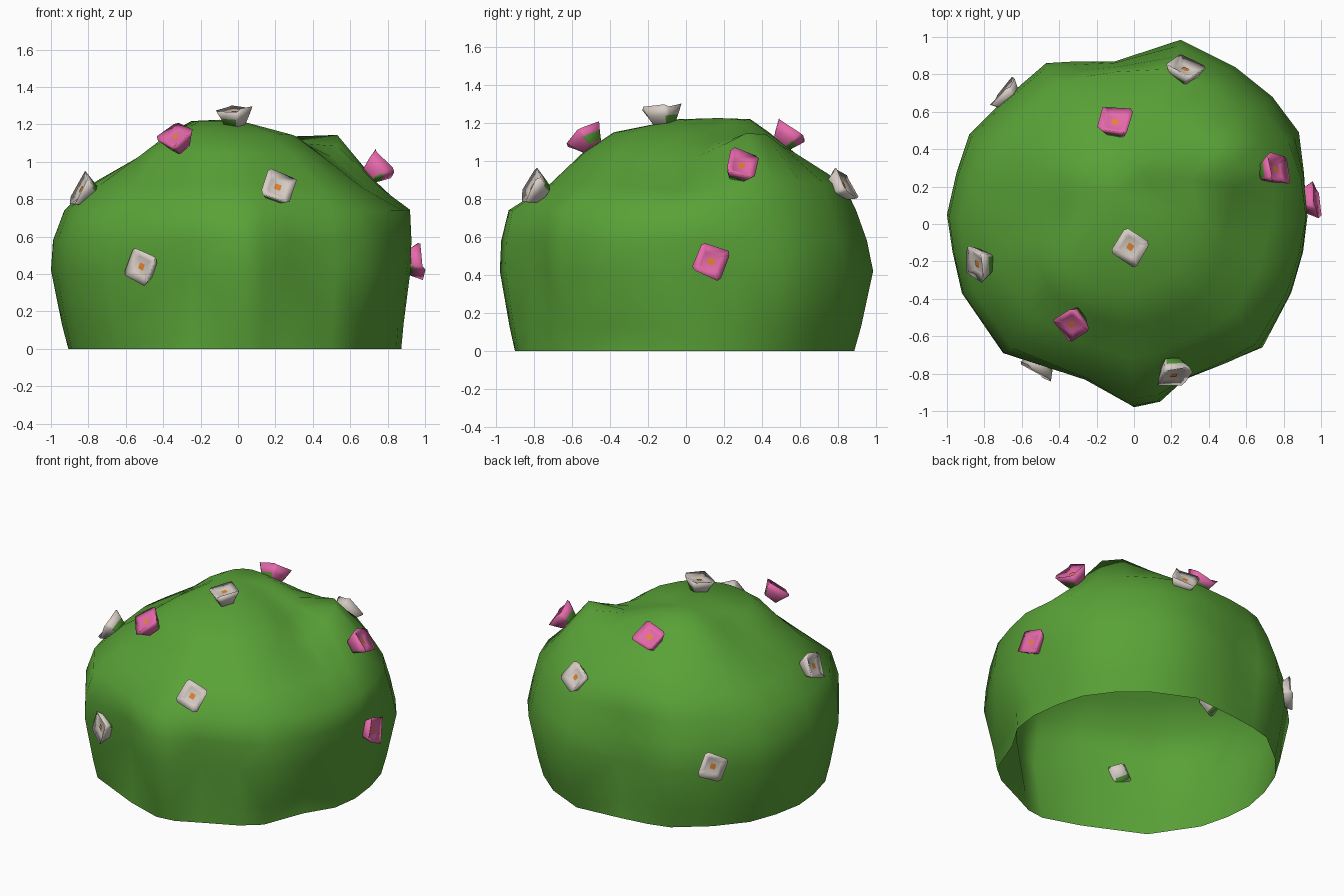
import bpy, bmesh, math, random
from mathutils import Vector

if "Cube" in bpy.data.objects:
    bpy.data.objects.remove(bpy.data.objects["Cube"])

random.seed(4)


def material(name, rgb):
    m = bpy.data.materials.new(name)
    m.diffuse_color = (*rgb, 1)
    m.use_nodes = True
    m.node_tree.nodes["Principled BSDF"].inputs["Base Color"].default_value = m.diffuse_color
    return m


GREEN = material("leaf green", (0.10, 0.36, 0.038))
WHITE = material("petal white", (0.68, 0.61, 0.56))
PINK = material("petal pink", (0.78, 0.14, 0.40))
ORANGE = material("flower centre orange", (0.76, 0.23, 0.03))


def finish(name, bm, mats):
    me = bpy.data.meshes.new(name)
    bm.to_mesh(me)
    bm.free()
    for m in mats:
        me.materials.append(m)
    for p in me.polygons:
        p.use_smooth = True
    ob = bpy.data.objects.new(name, me)
    bpy.context.collection.objects.link(ob)
    return ob


# Bush: stacked rings (z, centre x, centre y, radius, outline weight)
RINGS = [(0, 0, 0, .895, .4), (.13, 0, 0, .92, .65), (.42, 0, 0, .965, 1), (.58, -.01, -.01, .95, .85),
         (.74, 0, -.015, .91, .6), (.88, -.015, .065, .775, .3), (1.04, -.04, .02, .565, .1),
         (1.15, -.08, .03, .41, 0), (1.22, -.1, .15, .19, 0)]
# Plan outline, anticlockwise from +x
OUTLINE = [(.91, .05), (.90, .27), (.88, .49), (.74, .68), (.54, .84), (.25, .985), (-.1, .87),
           (-.3, .87), (-.47, .86), (-.69, .67), (-.88, .48), (-.95, .27), (-1, .05), (-.97, -.15),
           (-.92, -.37), (-.7, -.69), (-.25, -.82), (0, -.98), (.14, -.95), (.28, -.82),
           (.52, -.73), (.69, -.66), (.85, -.37), (.90, -.15)]
# Lumps and hollows: centre, reach, shift
LUMPS = [((.43, .34, 1.04), .17, (.08, .02, .13)),
         ((.27, .18, 1.15), .15, (0, 0, -.09)),
         ((.60, -.05, .90), .17, (-.06, .02, -.06)),
         ((-.50, .03, 1.13), .20, (.12, 0, -.01)),
         ((.90, .10, .74), .22, (.05, 0, .01)),
         ((.77, -.40, .10), .17, (-.10, .04, 0))]


def sculpt(p):
    out = p.copy()
    for c, reach, shift in LUMPS:
        w = math.exp(-((p - Vector(c)).length / reach) ** 2 / 1.6)
        out += Vector(shift) * w
    if p.z == 0:
        out.z = 0
    return out


bm = bmesh.new()
n = len(OUTLINE)
rows = []
for z, cx, cy, r, w in RINGS:
    row = []
    for x, y in OUTLINE:
        a = math.atan2(y, x)
        rr = r * (1 + w * (math.hypot(x, y) / .965 - 1))
        row.append(bm.verts.new(sculpt(Vector((cx + rr * math.cos(a), cy + rr * math.sin(a), z)))))
    rows.append(row)
for lo, hi in zip(rows, rows[1:]):
    for i in range(n):
        j = (i + 1) % n
        bm.faces.new((lo[i], lo[j], hi[j], hi[i]))
top = bm.verts.new((-.1, .17, 1.225))
for i in range(n):
    bm.faces.new((rows[-1][i], rows[-1][(i + 1) % n], top))
bmesh.ops.triangulate(bm, faces=bm.faces[:])
finish("bush", bm, [GREEN])


# Flowers: shallow squarish petal cup with green sepals and an orange centre
def flower(name, loc, mat):
    bm = bmesh.new()
    k = 8
    jitter = [random.uniform(.94, 1.06) for _ in range(k)]
    lift = [random.uniform(-.012, .014) for _ in range(k)]

    def ring(r, z, wob=0):
        pts = []
        for i in range(k):
            a = math.tau * (i + .35 * (-1) ** i) / k
            rr = r * jitter[i]
            pts.append(bm.verts.new((rr * math.cos(a), rr * math.sin(a), z + wob * lift[i])))
        return pts

    def band(a, b, idx):
        for i in range(k):
            j = (i + 1) % k
            bm.faces.new((a[i], a[j], b[j], b[i])).material_index = idx(i)

    stem, base = ring(.055, -.07), ring(.078, -.025)
    rim, inner = ring(.103, .026, 1), ring(.055, .006)
    band(stem, base, lambda i: 1 if i % 4 < 2 else 0)
    band(base, rim, lambda i: 0)
    band(rim, inner, lambda i: 0)
    bm.faces.new(inner)
    bm.faces.new(stem[::-1])
    dot = ring(.022, .010)
    bm.faces.new(dot).material_index = 2
    ob = finish(name, bm, [mat, GREEN, ORANGE])
    p = Vector(loc)
    d = p - Vector((0, 0, .4))
    ob.location = p
    ob.rotation_euler = d.to_track_quat('Z', 'Y').to_euler()


for i, p in enumerate([(-.02, -.12, 1.26), (.21, -.80, .86), (-.83, -.21, .85),
                       (-.51, -.77, .44), (.27, .82, .87), (-.69, .69, .46)]):
    flower(f"white_flower_{i + 1}", p, WHITE)
for i, p in enumerate([(-.33, -.53, 1.13), (.95, .13, .47), (.75, .29, .97), (-.1, .54, 1.14)]):
    flower(f"pink_flower_{i + 1}", p, PINK)
